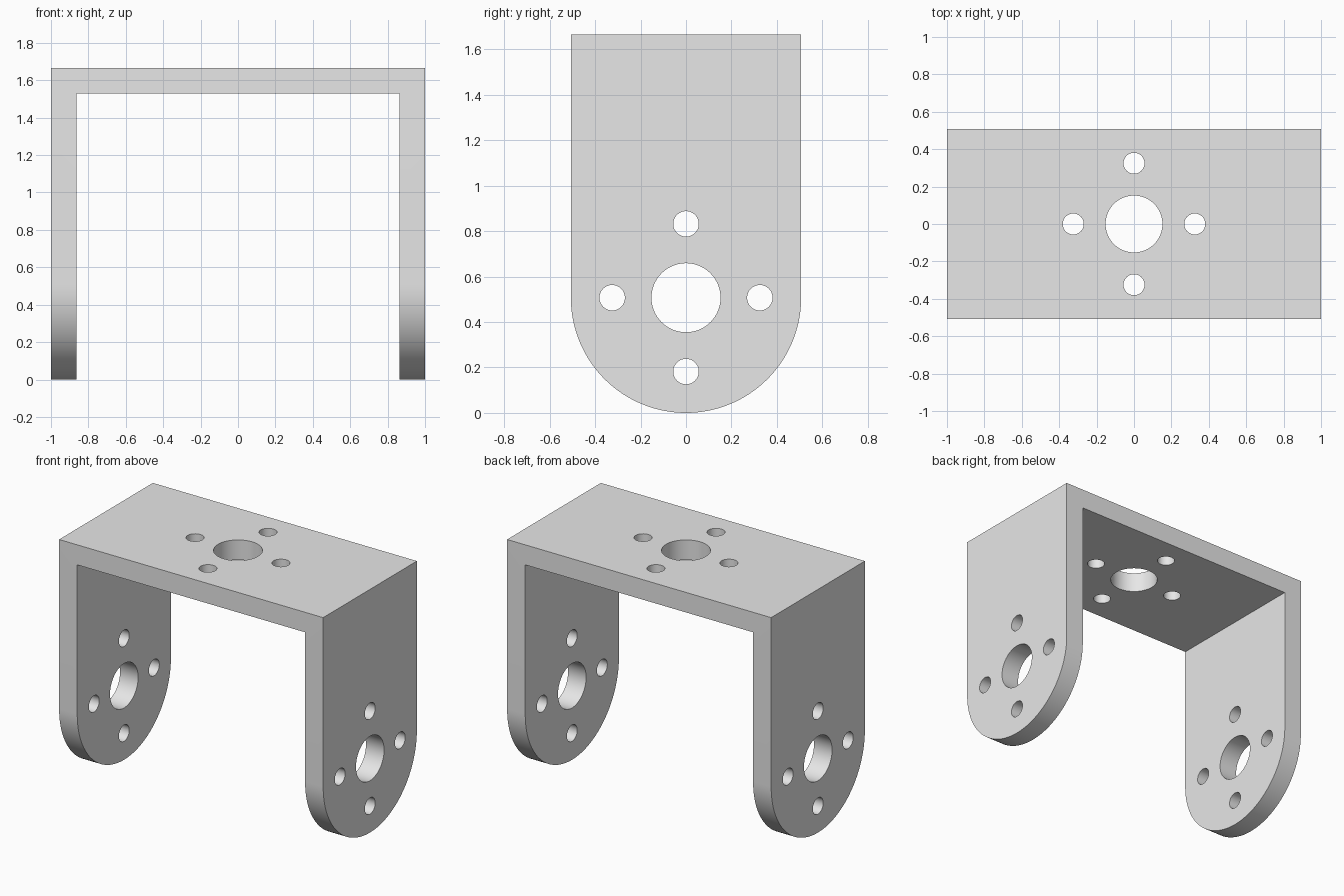
import bpy
import bmesh
from math import pi, sin, cos, radians
from mathutils import Matrix

if "Cube" in bpy.data.objects:
    bpy.data.objects.remove(bpy.data.objects["Cube"], do_unlink=True)

R = 0.507         # half depth and radius of the rounded leg ends
H = 1.665         # overall height
T = 0.137         # plate thickness
HOLE, SCREW, SPREAD = 0.152, 0.056, 0.325

metal = bpy.data.materials.new("light_grey_metal")
metal.use_nodes = True
grey = (0.8, 0.8, 0.8, 1)
metal.diffuse_color = grey
metal.node_tree.nodes["Principled BSDF"].inputs["Base Color"].default_value = grey


def make_object(name, bm):
    bmesh.ops.recalc_face_normals(bm, faces=bm.faces)
    mesh = bpy.data.meshes.new(name)
    bm.to_mesh(mesh)
    bm.free()
    mesh.materials.append(metal)
    obj = bpy.data.objects.new(name, mesh)
    bpy.context.collection.objects.link(obj)
    return obj


def add_drill(bm, axis, a, b, radius, depth):
    """Cylinder along x through the legs, or along z through the top."""
    if axis == "X":
        place = Matrix.Translation((0, a, b)) @ Matrix.Rotation(pi / 2, 4, "Y")
    else:
        place = Matrix.Translation((a, b, H))
    bmesh.ops.create_cone(bm, cap_ends=True, segments=64, radius1=radius,
                          radius2=radius, depth=depth, matrix=place)


def cut(target, cutter):
    cutter.hide_render = True
    mod = target.modifiers.new("cut", "BOOLEAN")
    mod.operation = "DIFFERENCE"
    mod.solver = "EXACT"
    mod.object = cutter
    bpy.context.view_layer.objects.active = target
    bpy.ops.object.modifier_apply(modifier=mod.name)
    bpy.data.objects.remove(cutter, do_unlink=True)


# Solid body: rounded side outline extruded across the full width
bm = bmesh.new()
outline = [(-R, H)]
steps = 64
for i in range(steps + 1):
    t = pi + pi * i / steps
    outline.append((R * cos(t), R + R * sin(t)))
outline.append((R, H))
face = bm.faces.new([bm.verts.new((-1, y, z)) for y, z in outline])
ext = bmesh.ops.extrude_face_region(bm, geom=[face])
bmesh.ops.translate(bm, vec=(2, 0, 0),
                    verts=[g for g in ext["geom"] if isinstance(g, bmesh.types.BMVert)])
bracket = make_object("u_bracket", bm)

# Open space between the two legs
bm = bmesh.new()
bmesh.ops.create_cube(bm, size=2, matrix=Matrix.Translation((0, 0, H - T - 1))
                      @ Matrix.Diagonal((1 - T, 1, 1, 1)))
cut(bracket, make_object("leg_gap_cutter", bm))

# Centre bore and four screw holes in the legs and in the top plate
for axis, mid, depth in (("X", R, 3), ("Z", 0, 0.6)):
    bm = bmesh.new()
    add_drill(bm, axis, 0, mid, HOLE, depth)
    for da, db in ((1, 0), (-1, 0), (0, 1), (0, -1)):
        add_drill(bm, axis, da * SPREAD, mid + db * SPREAD, SCREW, depth)
    cut(bracket, make_object("hole_cutter", bm))

# Smooth curves, crisp edges
bpy.ops.object.select_all(action="DESELECT")
bracket.select_set(True)
bpy.context.view_layer.objects.active = bracket
bpy.ops.object.shade_smooth_by_angle(angle=radians(30))
